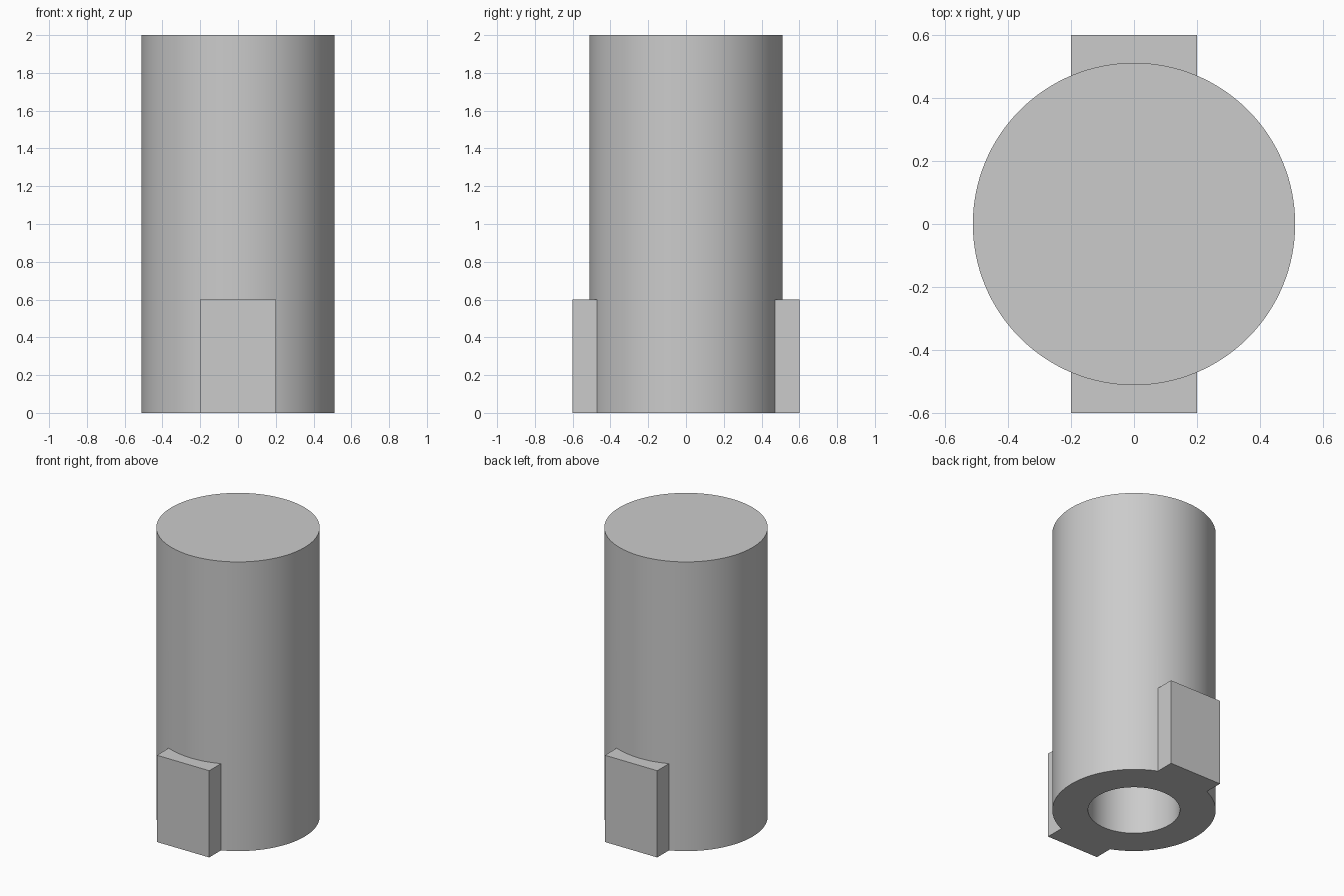
import bpy
import math

cube = bpy.data.objects.get("Cube")
if cube:
    bpy.data.objects.remove(cube, do_unlink=True)

HEIGHT = 2.0
RADIUS = 0.512
BORE_RADIUS = 0.288
BORE_DEPTH = 1.5
LUG_WIDTH, LUG_SPAN, LUG_HEIGHT = 0.4, 1.2, 0.6

# Plain grey material
grey = bpy.data.materials.new("plain_grey")
grey.use_nodes = True
colour = (0.6, 0.6, 0.6, 1)
grey.diffuse_color = colour
grey.node_tree.nodes["Principled BSDF"].inputs["Base Color"].default_value = colour


def cylinder(name, radius, bottom, top):
    bpy.ops.mesh.primitive_cylinder_add(
        vertices=128, radius=radius, depth=top - bottom,
        location=(0, 0, (bottom + top) / 2))
    obj = bpy.context.object
    obj.name = name
    obj.data.materials.append(grey)
    return obj


def combine(target, tool, operation):
    mod = target.modifiers.new(tool.name, "BOOLEAN")
    mod.operation = operation
    mod.solver = "EXACT"
    mod.object = tool
    bpy.context.view_layer.objects.active = target
    bpy.ops.object.modifier_apply(modifier=mod.name)
    bpy.data.objects.remove(tool, do_unlink=True)


# Round body
body = cylinder("sleeve_body", RADIUS, 0, HEIGHT)

# Front and back lugs, as one bar passing through the body
bpy.ops.mesh.primitive_cube_add(size=1, location=(0, 0, LUG_HEIGHT / 2))
lugs = bpy.context.object
lugs.name = "lug_bar"
lugs.scale = (LUG_WIDTH, LUG_SPAN, LUG_HEIGHT)
lugs.data.materials.append(grey)
combine(body, lugs, "UNION")

# Blind bore, open at the bottom
bore = cylinder("bore_cutter", BORE_RADIUS, -0.2, BORE_DEPTH)
combine(body, bore, "DIFFERENCE")

# Smooth round walls with sharp rims
bpy.ops.object.select_all(action="DESELECT")
body.select_set(True)
bpy.context.view_layer.objects.active = body
bpy.ops.object.shade_smooth_by_angle(angle=math.radians(30))
